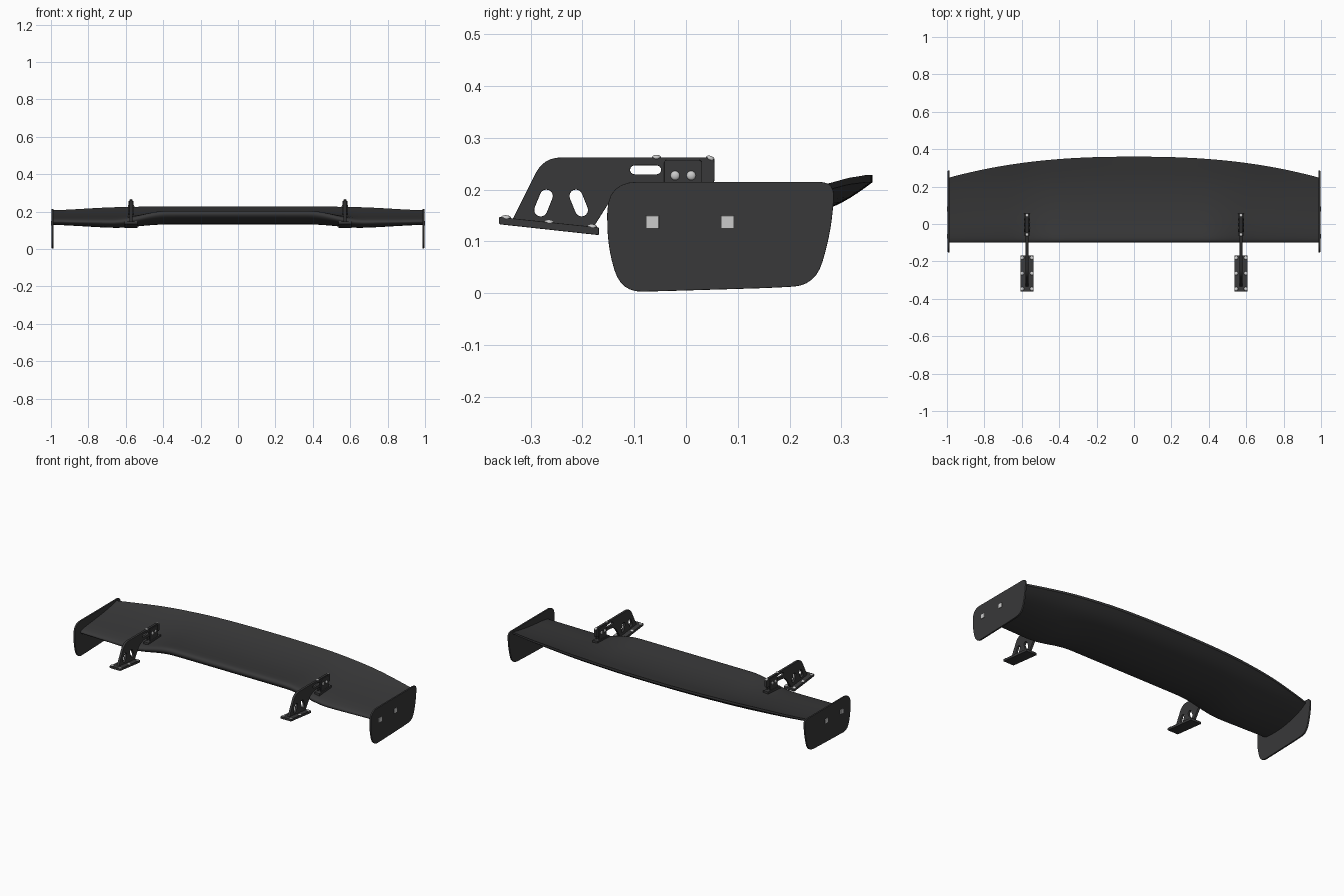
import bpy, bmesh, math
from mathutils import Vector, Matrix

if "Cube" in bpy.data.objects:
    bpy.data.objects.remove(bpy.data.objects["Cube"])


def material(name, c):
    m = bpy.data.materials.new(name)
    m.diffuse_color = (c, c, c * 1.03, 1)
    m.use_nodes = True
    m.node_tree.nodes["Principled BSDF"].inputs["Base Color"].default_value = m.diffuse_color
    return m


DARK = material("dark_grey", 0.04)
STEEL = material("steel", 0.7)


def add(name, mesh, mat, angle=35):
    ob = bpy.data.objects.new(name, mesh)
    bpy.context.collection.objects.link(ob)
    mesh.materials.clear()
    mesh.materials.append(mat)
    bpy.ops.object.select_all(action='DESELECT')
    ob.select_set(True)
    bpy.context.view_layer.objects.active = ob
    bpy.ops.object.shade_smooth_by_angle(angle=math.radians(angle))
    return ob


def rounded(corners, n=6):
    """Polygon of (a, b, radius) with its corners rounded."""
    out = []
    for i, (a, b, r) in enumerate(corners):
        p = Vector((a, b))
        q0, q1 = Vector(corners[i - 1][:2]), Vector(corners[(i + 1) % len(corners)][:2])
        if r == 0:
            out.append(p)
            continue
        s = p + (q0 - p).normalized() * min(r, (q0 - p).length * .48)
        e = p + (q1 - p).normalized() * min(r, (q1 - p).length * .48)
        for k in range(n + 1):
            t = k / n
            out.append(s * (1 - t) ** 2 + p * 2 * t * (1 - t) + e * t * t)
    return out


def slot(cy, cz, length, r, ang, n=8):
    """Obround outline, long axis at ang degrees."""
    pts, d = [], math.radians(ang)
    for side in (1, -1):
        for k in range(n + 1):
            a = -math.pi / 2 + math.pi * k / n
            x = side * (length / 2 - r + r * math.cos(a))
            y = side * r * math.sin(a)
            pts.append((cy + x * math.cos(d) - y * math.sin(d),
                        cz + x * math.sin(d) + y * math.cos(d)))
    return pts


def plate(name, x, thick, outline, holes=(), bevel=0.0015, mat=DARK):
    """Flat plate drawn in the y-z plane, centred on x."""
    cu = bpy.data.curves.new(name, 'CURVE')
    cu.dimensions, cu.fill_mode = '2D', 'BOTH'
    cu.extrude = thick / 2 - bevel
    cu.bevel_depth, cu.bevel_resolution, cu.offset = bevel, 1, -bevel
    for loop in (outline, *holes):
        sp = cu.splines.new('POLY')
        sp.points.add(len(loop) - 1)
        for p, c in zip(sp.points, loop):
            p.co = (c[0], c[1], 0, 1)
        sp.use_cyclic_u = True
    tmp = bpy.data.objects.new(name + "_curve", cu)
    bpy.context.collection.objects.link(tmp)
    bpy.context.view_layer.update()
    me = bpy.data.meshes.new_from_object(tmp.evaluated_get(bpy.context.evaluated_depsgraph_get()))
    bpy.data.objects.remove(tmp)
    me.transform(Matrix(((0, 0, 1, x), (1, 0, 0, 0), (0, 1, 0, 0), (0, 0, 0, 1))))
    return add(name, me, mat)


def bolt(name, loc, r, h, axis):
    """Domed bolt head."""
    bm = bmesh.new()
    bmesh.ops.create_uvsphere(bm, u_segments=16, v_segments=8, radius=1)
    rot = Vector((0, 0, 1)).rotation_difference(Vector(axis)).to_matrix().to_4x4()
    bm.transform(Matrix.Translation(loc) @ rot @ Matrix.Diagonal((r, r, h, 1)))
    me = bpy.data.meshes.new(name)
    bm.to_mesh(me)
    bm.free()
    return add(name, me, STEEL, 60)


# Wing: three sections blended along the span
U = [1, .88, .72, .45, .2, .06, .012, 0, .012, .06, .2, .45, .72, .88, 1]
MID = [.228, .216, .200, .190, .198, .206, .202, .188, .174, .156, .136, .127, .146, .173, .214]
OUT = [.224, .209, .193, .176, .169, .160, .152, .142, .132, .121, .111, .112, .144, .172, .211]
END = [.206, .197, .187, .175, .168, .161, .154, .146, .140, .133, .129, .131, .150, .170, .195]


def smooth(a, b, x):
    t = min(max((x - a) / (b - a), 0), 1)
    return t * t * (3 - 2 * t)


bm = bmesh.new()
rows = []
N = 48
for i in range(N + 1):
    x = -0.988 + 1.976 * i / N
    ax = abs(x)
    t, e = smooth(.38, .66, ax), smooth(.6, 1.05, ax)
    te = .36 - .115 * ax ** 2.4
    rows.append([bm.verts.new((x, -.1 + u * (te + .1), (m + (o - m) * t) * (1 - e) + n * e))
                 for u, m, o, n in zip(U, MID, OUT, END)])
for a, b in zip(rows, rows[1:]):
    for j in range(len(U)):
        k = (j + 1) % len(U)
        bm.faces.new((a[j], a[k], b[k], b[j]))
bmesh.ops.recalc_face_normals(bm, faces=bm.faces)
crease = bm.edges.layers.float.new("crease_edge")
for a, b in zip(rows, rows[1:]):
    for j in (0, -1):
        bm.edges.get((a[j], b[j]))[crease] = 1
me = bpy.data.meshes.new("wing")
bm.to_mesh(me)
bm.free()
wing = add("wing", me, DARK, 50)
sub = wing.modifiers.new("smooth", 'SUBSURF')
sub.levels = sub.render_levels = 2

END_PLATE = [(-.152, .215, .06), (.275, .215, .025), (.287, .195, .02), (.278, .11, .06),
             (.25, .015, .08), (.16, .010, .03), (-.04, .004, .05), (-.125, .002, .06),
             (-.152, .09, .05)]
NECK = [(-.338, .136, 0), (-.275, .262, .035), (.055, .262, .01), (.055, .212, .008),
        (-.125, .212, .05), (-.182, .122, 0)]
BRACKET = [(-.042, .170, 0), (-.042, .257, .005), (.030, .257, .005), (.030, .170, 0)]
FOOT = [(-.361, .133, .003), (-.361, .147, .003), (-.168, .127, .003), (-.168, .112, .003)]
FLANGE = [(-.062, .168, .002), (-.062, .184, .002), (.055, .191, .002), (.055, .175, .002)]

for s, side in ((-1, "left"), (1, "right")):
    # End plate and its square fasteners
    plate(f"end_plate_{side}", s * .991, .010, rounded(END_PLATE))
    for i, y in enumerate((-.065, .080)):
        sq = [(y + a * .0125, .137 + b * .0125) for a, b in ((-1, -1), (1, -1), (1, 1), (-1, 1))]
        plate(f"end_fastener_{side}_{i}", s * .9965, .007, sq, bevel=.0005, mat=STEEL)

    # Swan-neck mount, foot plate and wing bracket
    mx = s * .572
    plate(f"mount_neck_{side}", mx, .014, rounded(NECK),
          [slot(-.275, .174, .054, .0125, 68), slot(-.207, .174, .054, .0125, 112),
           slot(-.078, .238, .060, .0085, 0)])
    plate(f"mount_foot_{side}", mx, .070, rounded(FOOT, 3))
    plate(f"bracket_flange_{side}", mx, .034, rounded(FLANGE, 3))
    for o in (-1, 1):
        plate(f"bracket_cheek_{side}_{o}", mx + o * .0095, .006, rounded(BRACKET))
        for i, y in enumerate((-.021, .010)):
            bolt(f"bracket_bolt_{side}_{o}_{i}", (mx + o * .0125, y, .227), .009, .005, (o, 0, 0))
        for i, y in enumerate((-.347, -.264, -.181)):
            z = .1455 - .1036 * (y + .347)
            bolt(f"foot_bolt_{side}_{o}_{i}", (mx + o * .026, y, z), .010, .005, (0, .1, 1))
    # Top bolts on the neck
    bolt(f"top_bolt_{side}_0", (mx, -.057, .262), .009, .005, (0, 0, 1))
    bolt(f"top_bolt_{side}_1", (mx, .047, .260), .009, .005, (0, .4, 1))
